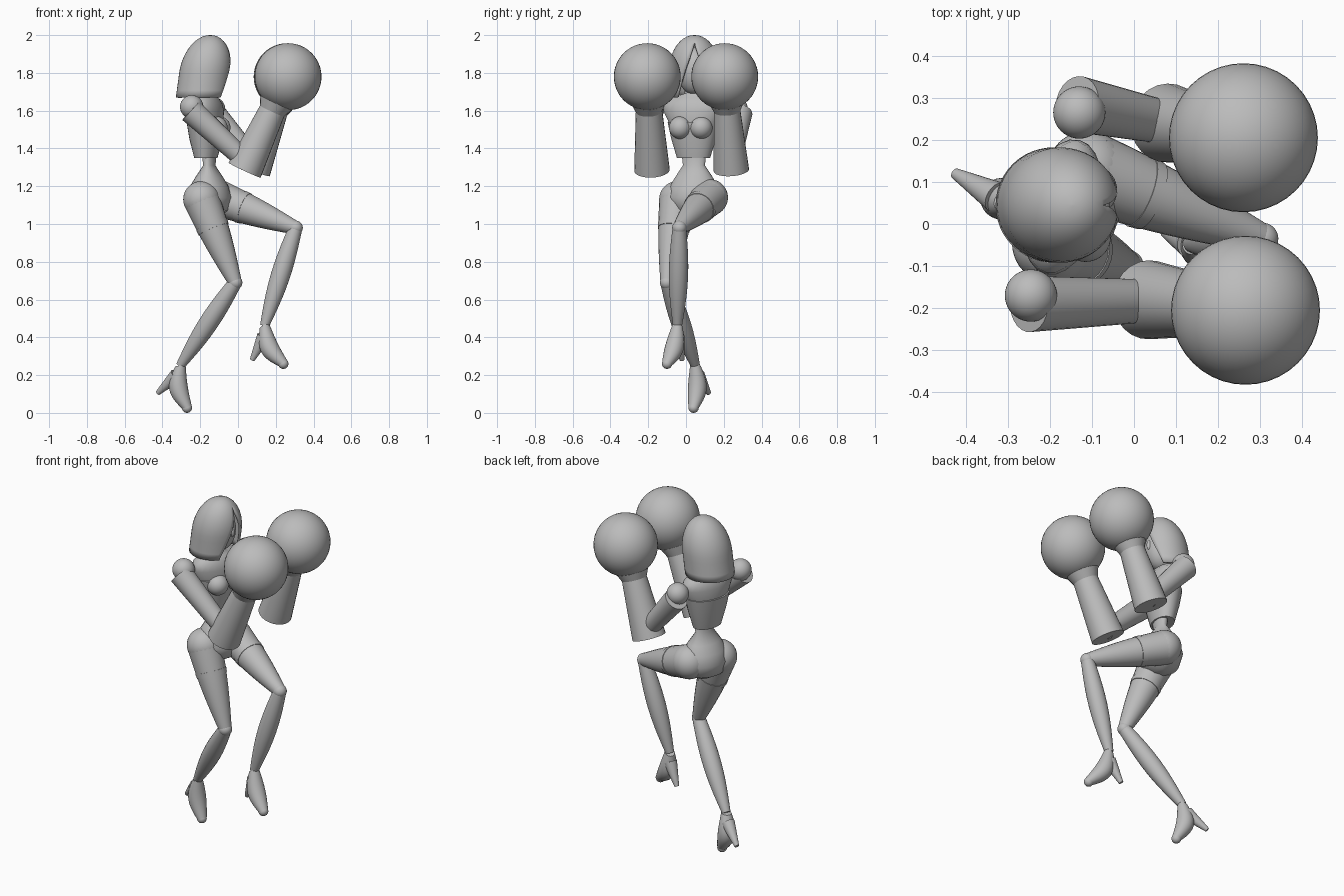
import bpy, bmesh, math
from mathutils import Vector

cube = bpy.data.objects.get("Cube")
if cube:
    bpy.data.objects.remove(cube, do_unlink=True)

# One clay grey for the whole figure
shade = (0.5, 0.5, 0.5, 1)
grey = bpy.data.materials.new("clay_grey")
grey.use_nodes = True
grey.diffuse_color = shade
grey.node_tree.nodes["Principled BSDF"].inputs["Base Color"].default_value = shade

FORWARD = Vector((1, 0, 0))
SHOULDER_LINE = Vector((0.25, 1, 0)).normalized()
UP = Vector((0, 0, 1))


def finish(name, mesh_data):
    """Turn a bmesh into a smooth-shaded object with crisp edges."""
    bmesh.ops.remove_doubles(mesh_data, verts=mesh_data.verts, dist=.0005)
    bmesh.ops.recalc_face_normals(mesh_data, faces=mesh_data.faces)
    mesh = bpy.data.meshes.new(name)
    mesh_data.to_mesh(mesh)
    mesh_data.free()
    mesh.materials.append(grey)
    part = bpy.data.objects.new(name, mesh)
    bpy.context.collection.objects.link(part)
    bpy.ops.object.select_all(action='DESELECT')
    part.select_set(True)
    bpy.context.view_layer.objects.active = part
    bpy.ops.object.shade_smooth_by_angle(angle=math.radians(45))
    return part


def loft(name, sections, side, axis, segments=24, open_front=False):
    """Sections are centre, depth radius, width radius, half angle of the front gap."""
    across = (side - axis * side.dot(axis)).normalized()
    ahead = across.cross(axis)
    data = bmesh.new()
    rings = []
    for centre, depth, width, gap in sections:
        ring = []
        for k in range(segments + open_front):
            angle = gap + (math.tau - gap - gap) * k / segments
            ring.append(data.verts.new(centre + ahead * depth * math.cos(angle)
                                       + across * width * math.sin(angle)))
        rings.append(ring)
    for low, high in zip(rings, rings[1:]):
        for k in range(segments):
            following = (k + 1) % len(low)
            data.faces.new((low[k], low[following], high[following], high[k]))
    data.faces.new(rings[-1])
    if not open_front:
        data.faces.new(rings[0])
    return finish(name, data)


def body(name, centre, profile):
    """Upright part from height, depth radius and width radius."""
    sections = [(Vector((*centre, height)), depth, width, 0) for height, depth, width in profile]
    loft(name, sections, SHOULDER_LINE, UP)


def limb(name, start, end, start_radius, end_radius, bulge=0, bend=Vector()):
    """Tapered round part, swelling and bending most at its middle."""
    steps = 10
    sections = []
    for i in range(steps + 1):
        t = i / steps
        swell = math.sin(math.pi * t)
        radius = start_radius + (end_radius - start_radius) * t + bulge * swell
        sections.append((start.lerp(end, t) + bend * swell, radius, radius, 0))
    loft(name, sections, SHOULDER_LINE, (end - start).normalized())


def ball(name, centre, radius, stretch=1):
    data = bmesh.new()
    bmesh.ops.create_uvsphere(data, u_segments=40, v_segments=24, radius=radius)
    for vert in data.verts:
        vert.co.z *= stretch
        vert.co += Vector(centre)
    finish(name, data)


# Torso with neck, fitted bodice, waist and hips
chest = (-.17, .04)
hips = (-.152, .042)
body("torso", chest, [(1.35, .05, .08), (1.53, .09, .13), (1.6, .09, .165), (1.64, .08, .16),
                      (1.67, .06, .12), (1.69, .04, .05), (1.8, .03, .03)])
body("bodice", chest, [(1.35, .06, .09), (1.45, .085, .12), (1.54, .1, .14)])
ball("right_bust", (-.115, -.03, 1.51), .06)
ball("left_bust", (-.1, .08, 1.51), .06)
body("waist_and_hips", hips, [(1.4, .04, .07), (1.31, .03, .06), (1.25, .07, .1), (1.2, .1, .13),
                              (1.14, .12, .145), (1.07, .1, .12), (1.03, .03, .04)])

# Head: face inside an open-fronted hood
ball("face", (-.155, .045, 1.81), .09, stretch=1.4)
ball("nose", (-.072, .045, 1.81), .015, stretch=2)
hood_rings = []
hood_steps = 14
for i in range(hood_steps + 1):
    t = math.sin(math.pi / 2 * i / hood_steps)
    dome = max(0, t - .4) / .6
    radius = .135 * math.sqrt(max(0, 1 - dome * dome)) + .002
    centre = Vector((-.192 + .045 * t, .045, 1.67 + .33 * t))
    hood_rings.append((centre, radius, radius, max(0, .75 - .85 * t)))
hood = loft("hood", hood_rings, UP.cross(FORWARD), UP, segments=36, open_front=True)
thickness = hood.modifiers.new("thickness", 'SOLIDIFY')
thickness.thickness = .014
thickness.offset = -1


def arm(side, shoulder, sleeve, cuff, glove):
    """Shoulder ball, wide sleeve, flared cuff and round glove."""
    shoulder, sleeve, cuff, glove = map(Vector, (shoulder, sleeve, cuff, glove))
    wrist = cuff.lerp(glove, .64)
    ball(side + "_shoulder", shoulder, .062)
    limb(side + "_upper_arm", sleeve, cuff.lerp(wrist, .12), .067, .05)
    limb(side + "_cuff", cuff, wrist, .094, .07)
    limb(side + "_wrist", wrist.lerp(glove, -.1), wrist.lerp(glove, .45), .064, .11)
    ball(side + "_glove", glove, .177)


arm("right", (-.245, -.17, 1.62), (-.25, -.19, 1.6), (.035, -.18, 1.285), (.265, -.205, 1.78))
arm("left", (-.13, .265, 1.61), (-.135, .285, 1.59), (.08, .24, 1.285), (.26, .205, 1.78))


def leg(side, hip, knee, ankle, toe, heel):
    """Banded thigh, knee, shin and a high-heeled shoe."""
    hip, knee, ankle, toe, heel = map(Vector, (hip, knee, ankle, toe, heel))
    limb(side + "_thigh", hip, knee, .097, .036, bulge=.008)
    ball(side + "_hip", hip, .097)
    limb(side + "_thigh_band", hip.lerp(knee, .3), hip.lerp(knee, .36), .088, .085)
    ball(side + "_knee", knee, .038)
    limb(side + "_shin", knee, ankle, .036, .024, bulge=.021)
    arch = (heel - ankle.lerp(toe, .5)) * .2
    limb(side + "_shoe", ankle, toe, .028, .027, bulge=.022, bend=arch)
    ball(side + "_toe", toe, .027)
    limb(side + "_heel", ankle.lerp(toe, .2) + arch, heel, .038, .013)


leg("right", hip=(-.193, -.045, 1.13), knee=(-.015, -.1, .69), ankle=(-.305, .05, .25),
    toe=(-.27, .04, .027), heel=(-.425, .12, .105))
leg("left", hip=(-.11, .125, 1.14), knee=(.305, -.035, .98), ankle=(.14, -.045, .46),
    toe=(.24, -.1, .26), heel=(.075, -.02, .28))
